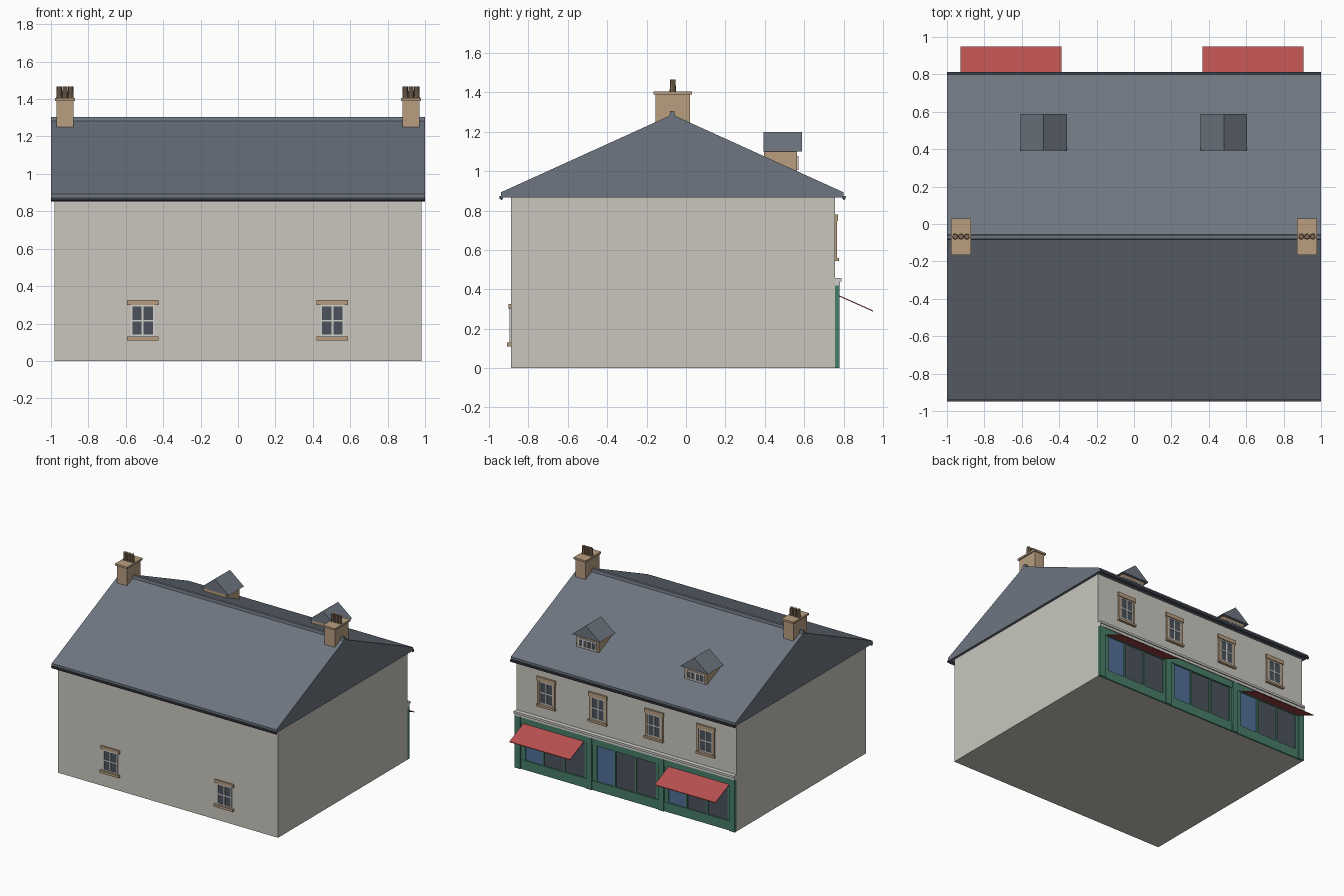
import bpy, bmesh, math

if "Cube" in bpy.data.objects:
    bpy.data.objects.remove(bpy.data.objects["Cube"])


def material(name, r, g, b):
    m = bpy.data.materials.new(name)
    lin = [((c / 255 + 0.055) / 1.055) ** 2.4 for c in (r, g, b)]
    m.diffuse_color = (*lin, 1)
    m.use_nodes = True
    m.node_tree.nodes["Principled BSDF"].inputs["Base Color"].default_value = m.diffuse_color
    return m


WALL = material("wall render", 200, 198, 190)
ROOF = material("slate", 110, 118, 129)
GUTTER = material("dark gutter", 62, 66, 74)
STONE = material("tan stone", 184, 158, 128)
WHITE = material("pale trim", 208, 207, 203)
GREEN = material("shop green", 72, 126, 106)
BLUE = material("blue door", 82, 112, 152)
GLASS = material("dark glass", 76, 82, 92)
RED = material("awning red", 184, 80, 80)
POT = material("clay pot", 128, 106, 86)


def finish(name, bm, mat):
    bmesh.ops.recalc_face_normals(bm, faces=bm.faces)
    me = bpy.data.meshes.new(name)
    bm.to_mesh(me)
    bm.free()
    me.materials.append(mat)
    ob = bpy.data.objects.new(name, me)
    bpy.context.collection.objects.link(ob)
    return ob


def boxes(name, mat, *dims):
    """One object from boxes given as (x0, x1, y0, y1, z0, z1)."""
    bm = bmesh.new()
    for x0, x1, y0, y1, z0, z1 in dims:
        vs = bmesh.ops.create_cube(bm, size=1)["verts"]
        for v in vs:
            v.co = (x0 + (v.co.x + .5) * (x1 - x0), y0 + (v.co.y + .5) * (y1 - y0),
                    z0 + (v.co.z + .5) * (z1 - z0))
    return finish(name, bm, mat)


def prism(name, mat, profile, a, b, axis="x"):
    """Extrude a 2D profile along x (profile is y,z) or along y (profile is x,z)."""
    bm = bmesh.new()
    put = (lambda t, p: (t, p[0], p[1])) if axis == "x" else (lambda t, p: (p[0], t, p[1]))
    face = bm.faces.new([bm.verts.new(put(a, p)) for p in profile])
    ext = bmesh.ops.extrude_face_region(bm, geom=[face])["geom"]
    move = (b - a, 0, 0) if axis == "x" else (0, b - a, 0)
    bmesh.ops.translate(bm, vec=move, verts=[e for e in ext if isinstance(e, bmesh.types.BMVert)])
    return finish(name, bm, mat)


def sash(name, x, y, d, w, z0, z1, cols=2, rows=2):
    """Glass plate with pale glazing bars; d is the outward y direction."""
    def out(t):
        return tuple(sorted((y, y + d * t)))
    boxes(name + "_glass", GLASS, (x - w, x + w, *out(.003), z0, z1))
    b = .005
    bars = []
    for i in range(cols + 1):
        c = x - w + 2 * w * i / cols
        bars.append((c - b, c + b, *out(.007), z0, z1))
    for i in range(rows + 1):
        c = z0 + (z1 - z0) * i / rows
        bars.append((x - w - b, x + w + b, *out(.0075), c - b, c + b))
    boxes(name + "_bars", WHITE, *bars)


# Main walls
BACK, FRONT = .757, -.89
boxes("walls", WALL, (-.98, .98, FRONT, BACK, 0, .87))

# Main roof, ridge cap and gutters
prism("roof", ROOF, [(-.94, .867), (-.94, .893), (-.07, 1.288), (.80, .893), (.80, .867)], -1, 1)
prism("ridge_cap", ROOF, [(-.085, 1.275), (-.08, 1.305), (-.06, 1.305), (-.055, 1.275)], -1, 1)
for name, y in (("front_gutter", -.938), ("back_gutter", .802)):
    prism(name, GUTTER, [(y - .01, .875), (y - .008, .86), (y, .853), (y + .008, .86), (y + .01, .875)], -1, 1)

# Chimneys with three pots each
for s in (-1, 1):
    c = s * .925
    boxes("chimney", STONE, (c - .045, c + .045, -.155, .02, 1.18, 1.39),
          (c - .054, c + .054, -.165, .03, 1.39, 1.405))
    bm = bmesh.new()
    for i in (-1, 0, 1):
        vs = bmesh.ops.create_cone(bm, cap_ends=True, segments=8, radius1=.016, radius2=.014,
                                   depth=.065)["verts"]
        bmesh.ops.translate(bm, vec=(c + i * .031, -.067, 1.434), verts=vs)
    finish("chimney_pots", bm, POT)

# Dormers on the back slope
for c in (-.483, .48):
    boxes("dormer_body", STONE, (c - .1, c + .1, .395, .565, .95, 1.10))
    prism("dormer_roof", ROOF, [(c - .125, 1.10), (c, 1.20), (c + .125, 1.10)], .393, .588, "y")
    sash("dormer_window", c, .565, 1, .078, 1.012, 1.072, 4, 1)

# Small front windows with lintel and sill
for x in (-.51, .505):
    sash("front_window", x, FRONT, -1, .06, .135, .295)
    boxes("front_window_lintel", STONE, (x - .084, x + .084, -.902, FRONT, .30, .325))
    boxes("front_window_sill", STONE, (x - .084, x + .084, -.91, FRONT, .11, .13))

# Upper back windows with full stone surrounds
for x in (-.71, -.25, .25, .71):
    sash("upper_window", x, BACK, 1, .056, .572, .742)
    boxes("upper_window_surround", STONE,
          (x - .083, x + .083, BACK, .777, .543, .56),
          (x - .083, x + .083, BACK, .771, .748, .78),
          (x - .078, x - .06, BACK, .767, .56, .748),
          (x + .06, x + .078, BACK, .767, .56, .748))

# Shopfront: base, top rail, pilasters and cornice
boxes("shop_rails", GREEN, (-.98, .98, BACK, .772, 0, .075), (-.98, .98, BACK, .774, .365, .42))
boxes("shop_pilasters", GREEN,
      *[(x - .025, x + .025, BACK, .78, 0, .42) for x in (-.955, -.32, .32, .955)])
boxes("shop_cornice", WHITE, (-.98, .98, BACK, .782, .42, .44), (-.98, .98, BACK, .791, .44, .457))

# Three shop bays: a blue door pane and two dark panes each
for c in (-.637, 0, .637):
    e = [c + .255, c + .095, c - .09, c - .27]
    for i, mat in enumerate((BLUE, GLASS, GLASS)):
        boxes("shop_door" if i == 0 else "shop_window", mat,
              (e[i + 1], e[i], BACK, .761, .075, .365))
    boxes("shop_mullions", GREEN,
          *[(x - .007, x + .007, BACK, .769, .075, .365) for x in e[1:3]],
          (e[0], c + .293, BACK, .769, .075, .365), (c - .293, e[3], BACK, .769, .075, .365))

# Awnings over the end bays
for x0, x1 in ((-.927, -.387), (.367, .907)):
    prism("awning", RED, [(.775, .371), (.95, .293), (.95, .287), (.775, .365)], x0, x1)
